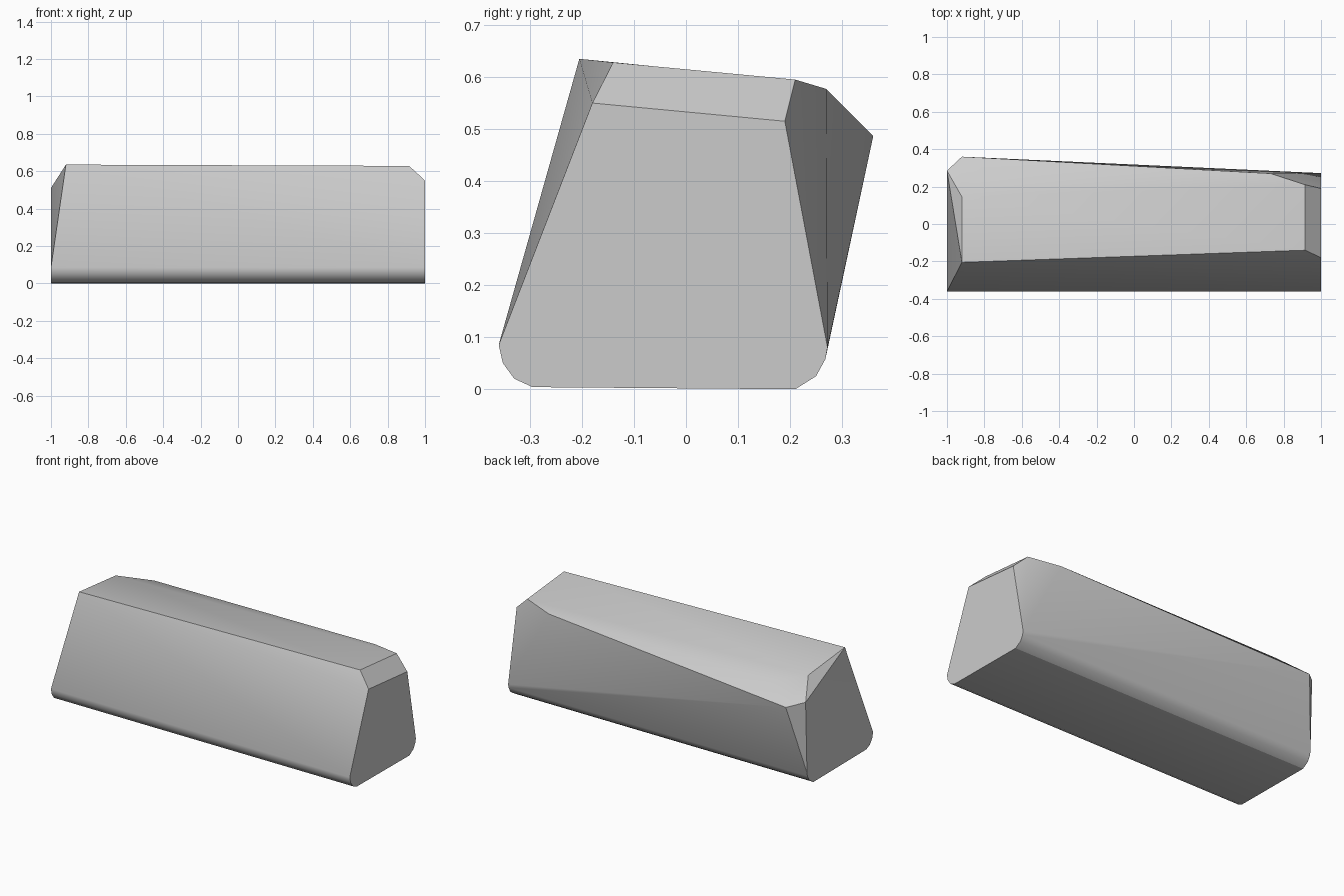
import bpy, bmesh, math

if "Cube" in bpy.data.objects:
    bpy.data.objects.remove(bpy.data.objects["Cube"])

# One plain grey material
grey = bpy.data.materials.new("plain grey")
grey.use_nodes = True
colour = (0.6, 0.6, 0.6, 1)
grey.diffuse_color = colour
grey.node_tree.nodes["Principled BSDF"].inputs["Base Color"].default_value = colour

# Rounded base profile (y, z), the same at both ends
base = [(-.36, .085), (-.352, .05), (-.33, .02), (-.295, .004),
        (.21, 0), (.25, .025), (.268, .058), (.272, .08)]
points = [(x, y, z) for x in (-1, 1) for y, z in base]

# Chamfered end: lower and upper rim
points += [(1, -.18, .55), (1, .19, .515), (.915, -.14, .628), (.915, .21, .595)]

# Slanted end: front peak, top corner, back corner
points += [(-.92, -.205, .635), (-.92, .145, .60), (-1, .285, .51)]

# Back ridge and the soft bend of the top above it
points += [(.73, .27, .577), (-.92, .36, .487), (-.75, .27, .567)]

# Faceted block stretched over the corners
bm = bmesh.new()
for p in points:
    bm.verts.new(p)
hull = bmesh.ops.convex_hull(bm, input=bm.verts)
unused = [v for v in bm.verts if not v.link_faces]
bmesh.ops.delete(bm, geom=unused, context='VERTS')
bmesh.ops.dissolve_limit(bm, angle_limit=math.radians(.5),
                         verts=bm.verts, edges=bm.edges)
bmesh.ops.recalc_face_normals(bm, faces=bm.faces)

mesh = bpy.data.meshes.new("block")
bm.to_mesh(mesh)
bm.free()
mesh.materials.append(grey)
block = bpy.data.objects.new("block", mesh)
bpy.context.collection.objects.link(block)

# Soft shading on the shallow bends, crisp main edges
bpy.ops.object.select_all(action='DESELECT')
block.select_set(True)
bpy.context.view_layer.objects.active = block
bpy.ops.object.shade_smooth_by_angle(angle=math.radians(30))
